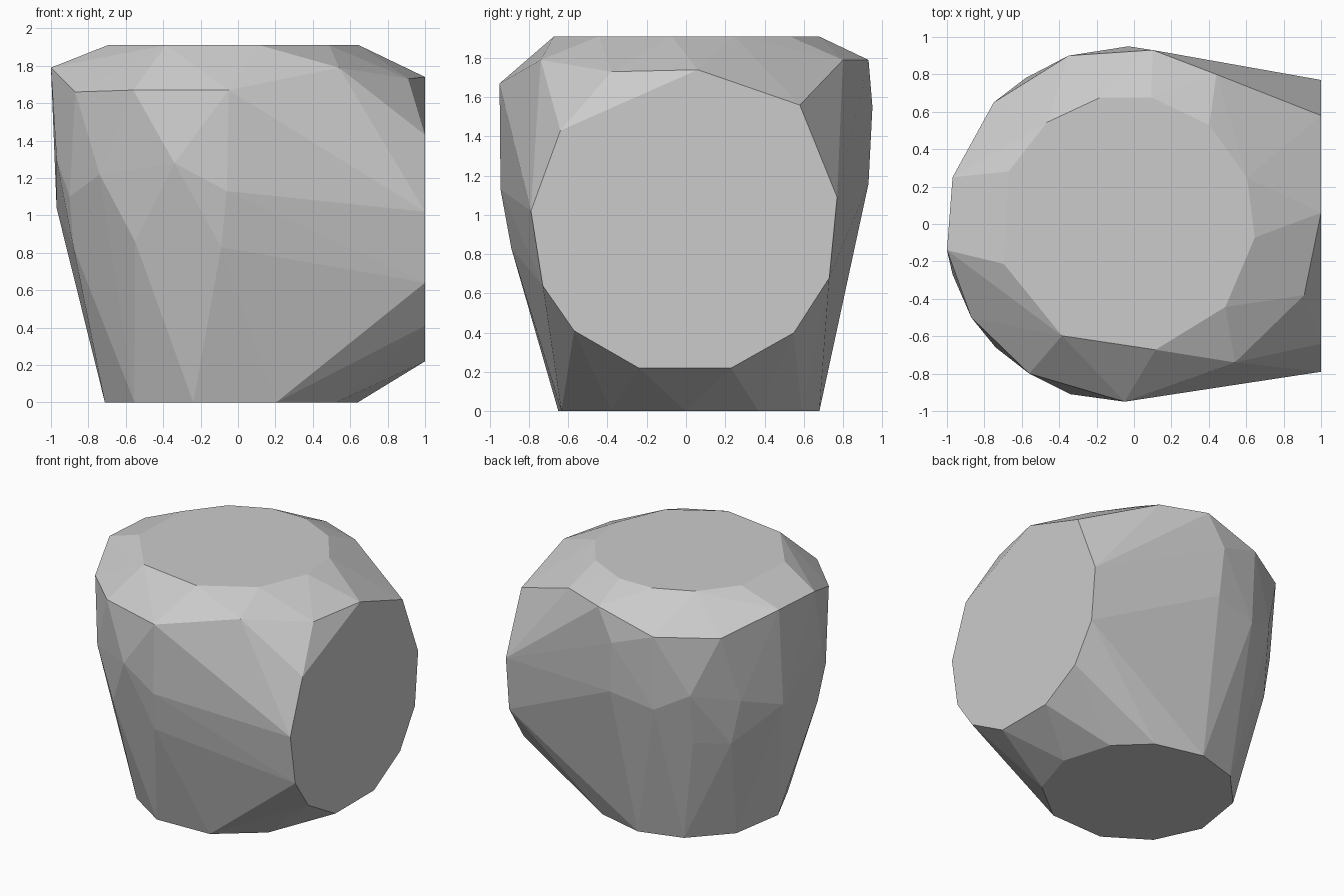
import bpy, bmesh
from math import cos, sin, radians
from mathutils import Vector

# Remove the default object
default_object = bpy.data.objects.get("Cube")
if default_object:
    bpy.data.objects.remove(default_object, do_unlink=True)


def make_material(name, colour):
    material = bpy.data.materials.new(name)
    material.diffuse_color = colour
    material.use_nodes = True
    for node in material.node_tree.nodes:
        if node.type == "BSDF_PRINCIPLED":
            node.inputs["Base Color"].default_value = colour
    return material


def flat_cap(angles, radius, centre_x, height):
    """Corners of a horizontal end cap, as angles around its centre."""
    return [Vector((centre_x + radius * cos(radians(a)),
                    radius * sin(radians(a)), height)) for a in angles]


def convex_block(name, corners, material):
    """Wrap the corners in one faceted skin and merge the flat faces."""
    bm = bmesh.new()
    for corner in corners:
        bm.verts.new(corner)
    result = bmesh.ops.convex_hull(bm, input=bm.verts)
    loose = [v for v in bm.verts if not v.link_faces]
    bmesh.ops.delete(bm, geom=loose, context="VERTS")
    bmesh.ops.dissolve_limit(bm, angle_limit=radians(1),
                             verts=bm.verts, edges=bm.edges)
    bmesh.ops.recalc_face_normals(bm, faces=bm.faces)
    mesh = bpy.data.meshes.new(name)
    bm.to_mesh(mesh)
    bm.free()
    mesh.materials.append(material)
    block = bpy.data.objects.new(name, mesh)
    bpy.context.collection.objects.link(block)
    return block


# Top and bottom end caps
top_cap = flat_cap((21, 50, 79, 102, 128, 156, 198, 240, 283, 320, 354),
                   .69, -.04, 1.91)
bottom_cap = flat_cap((0, 33, 60, 92, 121, 153, 189, 221, 253, 291, 326),
                      .68, -.04, 0)

# Side opening cap, as depth and height on the plane x = 1
side_outline = [(-.64, 1.43), (.06, 1.74), (.58, 1.56), (.77, 1.09),
                (.73, .68), (.55, .4), (.23, .22), (-.24, .22),
                (-.57, .41), (-.73, .64), (-.79, 1.02)]
side_cap = [Vector((1, y, z)) for y, z in side_outline]

# Upper shoulder, running around under the top cap
shoulder = [(-1, -.14, 1.79), (-.87, -.5, 1.66), (-.56, -.8, 1.67),
            (-.05, -.95, 1.67), (.54, -.74, 1.79), (.91, -.38, 1.73),
            (.44, .8, 1.79), (.1, .93, 1.79), (-.03, .95, 1.55),
            (-.35, .9, 1.66), (-.75, .65, 1.66), (-.97, .25, 1.79)]

# Waist, where the body starts to taper towards the base
waist = [(-.97, -.27, 1.3), (-.9, -.42, 1.1), (-.74, -.66, 1.22),
         (-.34, -.91, 1.28), (-.06, -.945, 1.13), (0, .93, 1.16),
         (-.34, .88, 1.09), (-.58, .78, 1.22), (-.82, .5, 1.14),
         (-.97, .2, 1.04)]

# Lower corners of the tapered body
taper = [(-.09, -.89, .83), (-.55, -.74, .86), (-.88, -.35, .83),
         (-.75, .52, .8), (-.55, .7, .82), (-.1, .83, .8)]

grey = make_material("plain grey", (.6, .6, .6, 1))
convex_block("elbow_block",
             top_cap + bottom_cap + side_cap + shoulder + waist + taper, grey)
